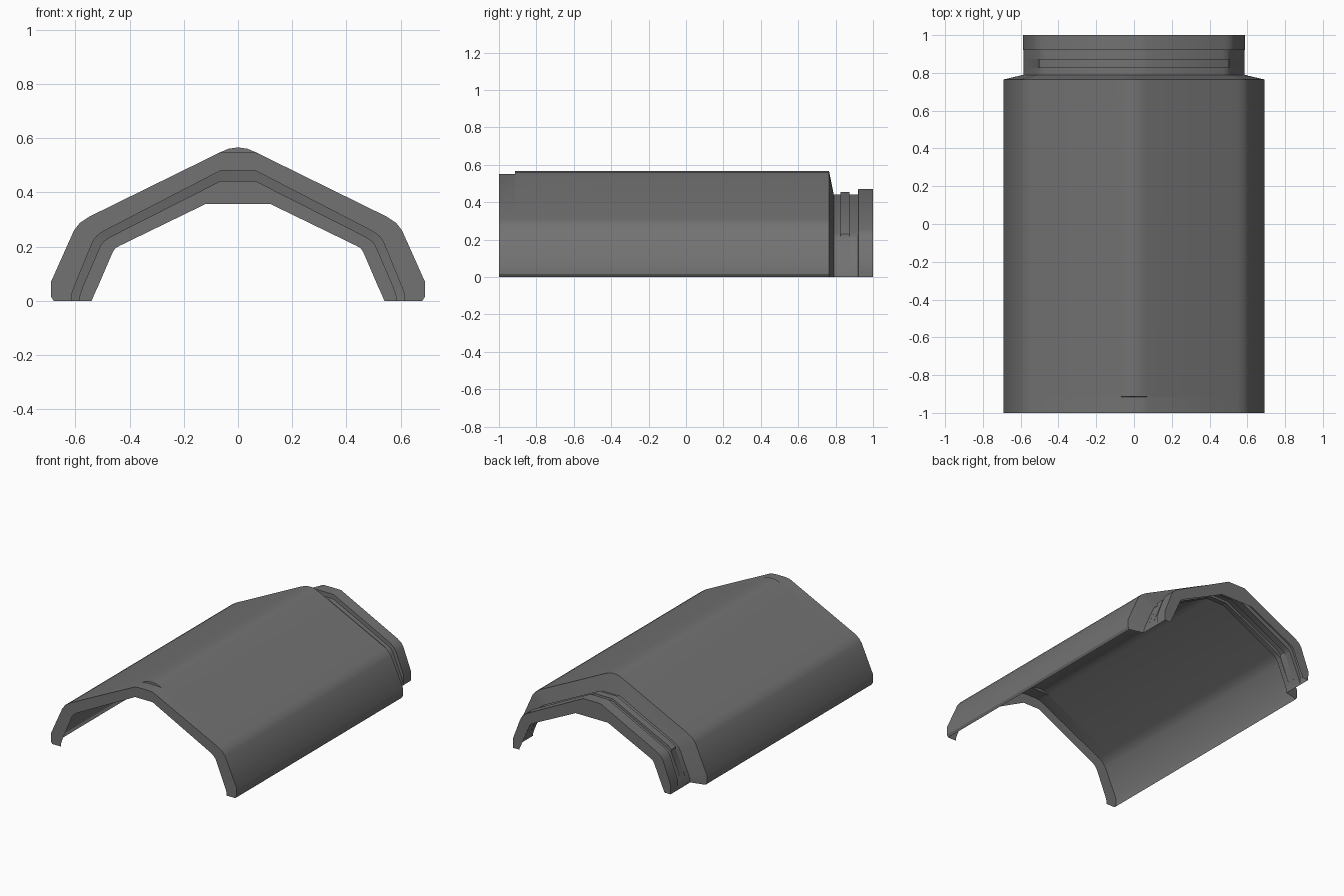
import bpy, bmesh
from math import radians

if "Cube" in bpy.data.objects:
    bpy.data.objects.remove(bpy.data.objects["Cube"])

# Half cross-sections (x, z), from foot to ridge; all have nine points
OUTER = [(.68, 0), (.69, .015), (.69, .07), (.605, .26), (.583, .288), (.55, .31), (.07, .546), (.035, .561), (0, .566)]
LIP = [(.64, 0), (.65, .02), (.647, .05), (.57, .235), (.553, .262), (.525, .282), (.065, .525), (.03, .525), (0, .525)]
MOUTH = [(.615, 0), (.615, .02), (.605, .05), (.535, .22), (.52, .24), (.5, .255), (.065, .48), (.03, .48), (0, .48)]
NECK = [(.585, 0), (.582, .02), (.572, .05), (.505, .205), (.493, .22), (.47, .235), (.065, .44), (.03, .44), (0, .44)]
RIB = [(.585, 0), (.582, .02), (.572, .05), (.505, .21), (.503, .23), (.48, .25), (.065, .455), (.03, .455), (0, .455)]
COLLAR = [(.585, 0), (.585, .02), (.587, .06), (.53, .21), (.513, .237), (.485, .257), (.065, .47), (.03, .47), (0, .47)]
BORE = [(.54, 0), (.532, .02), (.518, .05), (.462, .18), (.452, .195), (.435, .204), (.12, .357), (.06, .357), (0, .357)]


def clip(profile, top):
    return [(x, min(z, top)) for x, z in profile]


def arch_sheet(name, stations):
    """Sweep a thin sheet through a series of mirrored arches."""
    bm = bmesh.new()
    rows = []
    for y, half in stations:
        full = half + [(-x, z) for x, z in reversed(half[:-1])]
        rows.append([bm.verts.new((x, y, z)) for x, z in full])
    for a, b in zip(rows, rows[1:]):
        for j in range(len(a) - 1):
            bm.faces.new((a[j], a[j + 1], b[j + 1], b[j]))
    bmesh.ops.remove_doubles(bm, verts=bm.verts, dist=1e-5)
    bm.normal_update()
    # Ridge faces must point up so the outside is the front side
    if sum(f.normal.z * f.calc_area() for f in bm.faces) < 0:
        bmesh.ops.reverse_faces(bm, faces=bm.faces)
    mesh = bpy.data.meshes.new(name)
    bm.to_mesh(mesh)
    bm.free()
    ob = bpy.data.objects.new(name, mesh)
    bpy.context.collection.objects.link(ob)
    bpy.ops.object.select_all(action='DESELECT')
    ob.select_set(True)
    bpy.context.view_layer.objects.active = ob
    bpy.ops.object.shade_smooth_by_angle(angle=radians(32))
    return ob


cover = arch_sheet("ridge_cover", [
    # inward flange around the front mouth
    (-1, MOUTH), (-1, LIP),
    # main cover with the shallow flat at the front of the ridge
    (-1, clip(OUTER, .55)), (-.915, clip(OUTER, .55)), (-.914, OUTER), (.765, OUTER),
    # tapered shoulder down to the neck
    (.79, NECK),
    # raised rib
    (.825, NECK), (.826, RIB), (.873, RIB), (.874, NECK),
    # end collar and its inward flange
    (.92, NECK), (.921, COLLAR), (1, COLLAR), (1, BORE),
])

dark = bpy.data.materials.new("dark_grey")
dark.diffuse_color = (.17, .17, .17, 1)
dark.use_nodes = True
dark.node_tree.nodes["Principled BSDF"].inputs["Base Color"].default_value = dark.diffuse_color
cover.data.materials.append(dark)
